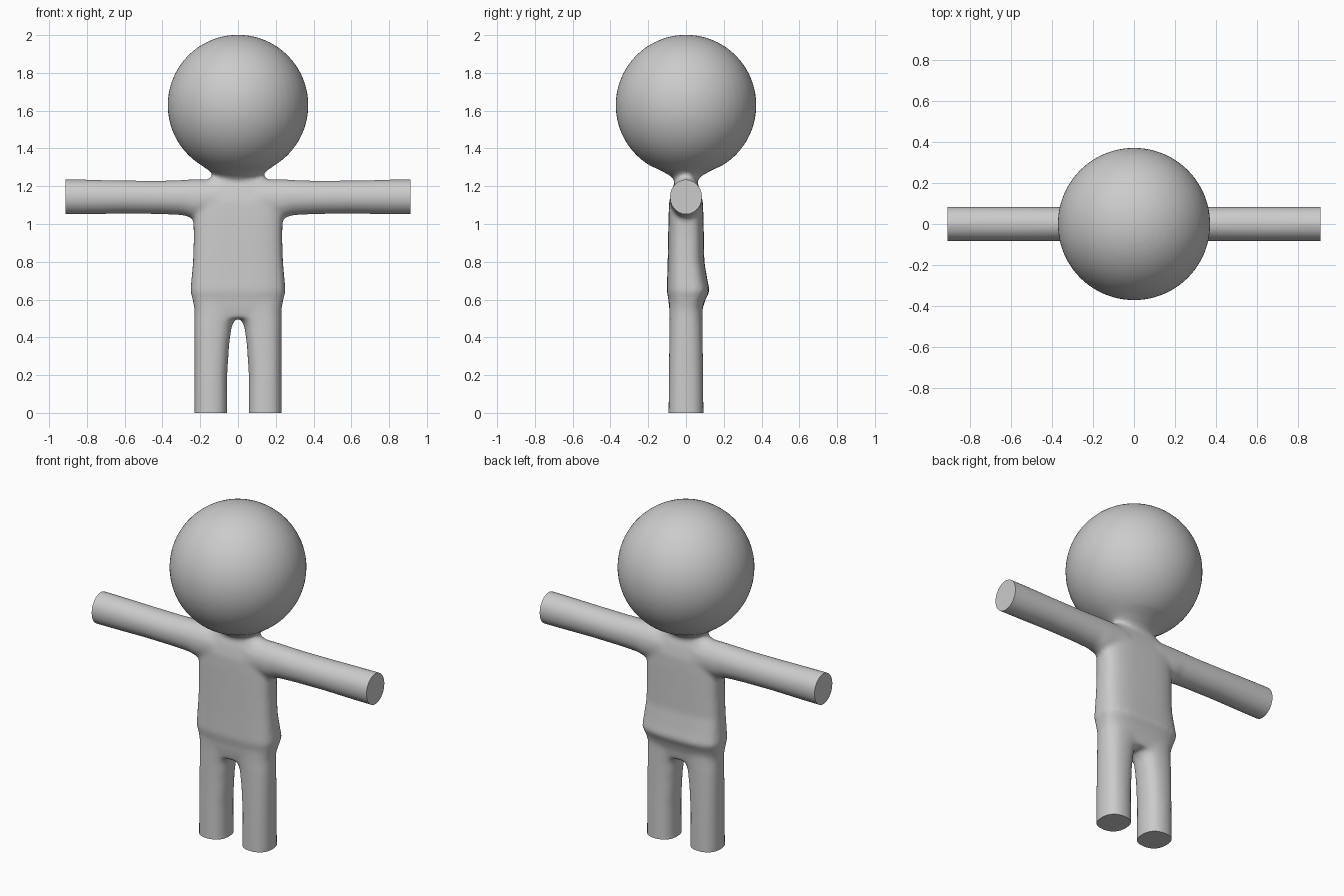
import bpy, bmesh, math
from mathutils import Vector

if "Cube" in bpy.data.objects:
    bpy.data.objects.remove(bpy.data.objects["Cube"])

grey = bpy.data.materials.new("light_grey")
grey.diffuse_color = (0.6, 0.6, 0.6, 1)
grey.use_nodes = True
grey.node_tree.nodes["Principled BSDF"].inputs["Base Color"].default_value = grey.diffuse_color


def loft(bm, rings, axis="z", n=32, power=2.0):
    """Skin closed rings (position, centre_u, centre_v, half_u, half_v) along an axis."""
    loops = []
    for p, cu, cv, hu, hv in rings:
        loop = []
        for i in range(n):
            a = 2 * math.pi * i / n
            c, s = math.cos(a), math.sin(a)
            u = cu + hu * math.copysign(abs(c) ** (2 / power), c)
            v = cv + hv * math.copysign(abs(s) ** (2 / power), s)
            loop.append(bm.verts.new((u, v, p) if axis == "z" else (p, u, v)))
        loops.append(loop)
    faces = [bm.faces.new(loops[0]), bm.faces.new(loops[-1])]
    for a, b in zip(loops, loops[1:]):
        for i in range(n):
            j = (i + 1) % n
            faces.append(bm.faces.new((a[i], a[j], b[j], b[i])))
    bmesh.ops.recalc_face_normals(bm, faces=faces)


bm = bmesh.new()

# torso with wider hips and a narrow shoulder line
loft(bm, [(0.50, 0, 0, 0.222, 0.080), (0.56, 0, 0, 0.232, 0.090),
          (0.60, 0, 0.005, 0.240, 0.098), (0.645, 0, 0.012, 0.252, 0.114),
          (0.70, 0, 0.007, 0.247, 0.107), (0.80, 0, 0, 0.238, 0.097),
          (0.92, 0, 0, 0.234, 0.095), (1.05, 0, 0, 0.236, 0.092),
          (1.12, 0, 0, 0.235, 0.089), (1.19, 0, 0, 0.210, 0.072),
          (1.24, 0, 0, 0.150, 0.052)], n=48, power=3.2)

# neck flaring into the round head
head = [(1.17, 0, 0, 0.118, 0.060), (1.22, 0, 0, 0.118, 0.058),
        (1.25, 0, 0, 0.120, 0.075), (1.28, 0, 0, 0.150, 0.128)]
for i in range(25):
    a = math.radians(-58 + 146 * i / 24)
    r = 0.373 * math.cos(a)
    head.append((1.629 + 0.373 * math.sin(a), 0, 0, r, r))
loft(bm, head, n=48)

# arms and legs on both sides, overlong so the ends can be trimmed flat
for s in (-1, 1):
    loft(bm, [(s * x, 0, cz, hy, hz) for x, cz, hy, hz in (
        (0.10, 1.13, 0.085, 0.105), (0.24, 1.133, 0.085, 0.103),
        (0.29, 1.140, 0.084, 0.094), (0.40, 1.141, 0.084, 0.089),
        (0.60, 1.143, 0.085, 0.088), (0.80, 1.143, 0.085, 0.092),
        (1.00, 1.143, 0.086, 0.093))], axis="x")
    loft(bm, [(z, s * cx, 0, hx, hy) for z, cx, hx, hy in (
        (-0.08, 0.144, 0.088, 0.093), (0.20, 0.144, 0.087, 0.091),
        (0.36, 0.139, 0.092, 0.089), (0.46, 0.132, 0.099, 0.088),
        (0.52, 0.116, 0.115, 0.088), (0.62, 0.115, 0.118, 0.088))], power=2.4)

mesh = bpy.data.meshes.new("figure_body")
bm.to_mesh(mesh)
bm.free()
body = bpy.data.objects.new("figure_body", mesh)
bpy.context.collection.objects.link(body)
bpy.context.view_layer.objects.active = body
body.select_set(True)

# melt the parts into one soft skin
remesh = body.modifiers.new("skin", "REMESH")
remesh.mode = "VOXEL"
remesh.voxel_size = 0.013
soften = body.modifiers.new("soften", "SMOOTH")
soften.factor = 0.5
soften.iterations = 8
for name in ("skin", "soften"):
    bpy.ops.object.modifier_apply(modifier=name)

# trim hands and feet to flat ends
bm = bmesh.new()
bm.from_mesh(body.data)
for co, no in (((0.912, 0, 0), (1, 0, 0)), ((-0.912, 0, 0), (-1, 0, 0)),
               ((0, 0, 0), (0, 0, -1))):
    bmesh.ops.bisect_plane(bm, geom=bm.verts[:] + bm.edges[:] + bm.faces[:],
                           plane_co=Vector(co), plane_no=Vector(no), clear_outer=True)
    rim = [e for e in bm.edges if e.is_boundary]
    bmesh.ops.holes_fill(bm, edges=rim, sides=0)
bmesh.ops.recalc_face_normals(bm, faces=bm.faces[:])
bm.to_mesh(body.data)
bm.free()

body.data.materials.clear()
body.data.materials.append(grey)
for p in body.data.polygons:
    p.material_index = 0
bpy.ops.object.shade_smooth_by_angle(angle=math.radians(45))
